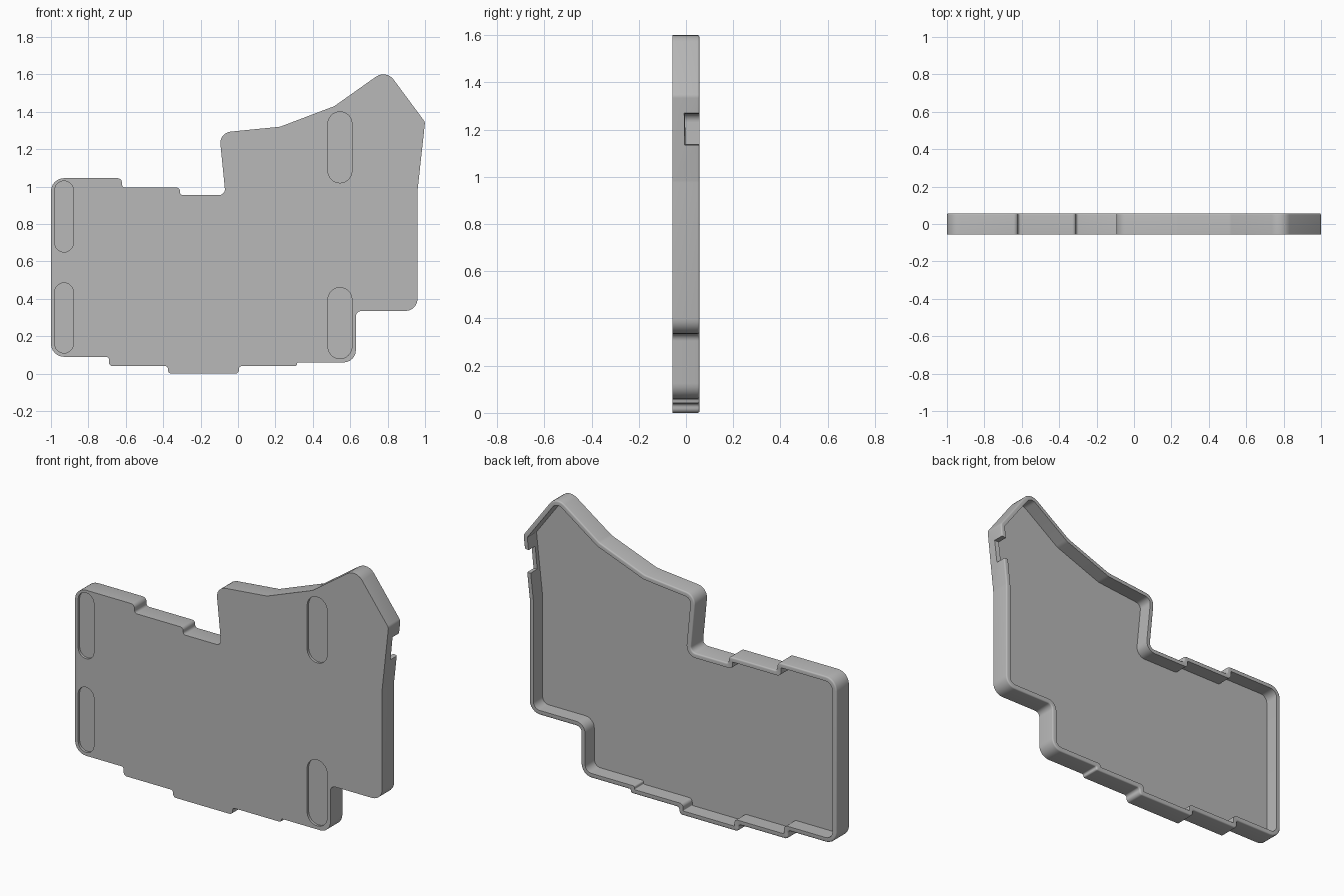
import bpy, bmesh, math
from mathutils import Vector

cube = bpy.data.objects.get("Cube")
if cube:
    bpy.data.objects.remove(cube)

FRONT, BACK, WALL, FLOOR = -0.057, 0.057, 0.026, 0.03
SEGS = 6

grey = bpy.data.materials.new("plain grey")
grey.use_nodes = True
grey.diffuse_color = (0.48, 0.48, 0.48, 1)
grey.node_tree.nodes["Principled BSDF"].inputs["Base Color"].default_value = (0.48, 0.48, 0.48, 1)

# Corners of the tray outline: x, z, corner radius
OUTLINE = [
    (-1, .09, .07), (-.69, .09, .015), (-.69, .04, .02), (-.375, .04, .015),
    (-.375, 0, .02), (.005, 0, .02), (.005, .04, .015), (.315, .04, .01),
    (.315, .06, .01), (.63, .06, .065), (.63, .335, .03), (.96, .335, .065),
    (.96, .98, .1), (1, 1.345, .03), (.792, 1.626, .068), (.515, 1.43, .06),
    (.225, 1.32, .06), (-.1, 1.288, .06), (-.067, .955, .03), (-.31, .955, .015),
    (-.31, .995, .02), (-.62, .995, .015), (-.62, 1.045, .03), (-1, 1.045, .07),
]


def rounded_loop(inset):
    """Outline moved inwards by inset, with every corner rounded."""
    n = len(OUTLINE)
    pts = [Vector(p[:2]) for p in OUTLINE]
    dirs = [(pts[(i + 1) % n] - pts[i]).normalized() for i in range(n)]
    corners = []
    for i in range(n):
        a, b = dirs[i - 1], dirs[i]
        na, nb = Vector((-a.y, a.x)), Vector((-b.y, b.x))
        corners.append(pts[i] + (na + nb) * inset / (1 + na.dot(nb)))
    loop = []
    for i, p in enumerate(corners):
        a, b = dirs[i - 1], dirs[i]
        turn = math.atan2(a.cross(b), a.dot(b))
        side = 1 if turn > 0 else -1
        radius = max(OUTLINE[i][2] - side * inset, 0.004)
        shortest = min((p - corners[i - 1]).length, (corners[(i + 1) % n] - p).length)
        tangent = min(radius * math.tan(abs(turn) / 2), 0.49 * shortest)
        radius = tangent / math.tan(abs(turn) / 2)
        normal = Vector((-a.y, a.x)) * side
        start = p - a * tangent
        for k in range(SEGS + 1):
            t = abs(turn) * k / SEGS
            loop.append(start + a * radius * math.sin(t) + normal * radius * (1 - math.cos(t)))
    return loop


def skin(name, rings):
    """Closed solid through rings of 3D points."""
    bm = bmesh.new()
    rows = [[bm.verts.new(p) for p in ring] for ring in rings]
    n = len(rows[0])
    for lower, upper in zip(rows, rows[1:]):
        for i in range(n):
            j = (i + 1) % n
            bm.faces.new((lower[i], lower[j], upper[j], upper[i]))
    bm.faces.new(rows[0][::-1])
    bm.faces.new(rows[-1])
    bmesh.ops.recalc_face_normals(bm, faces=bm.faces)
    mesh = bpy.data.meshes.new(name)
    bm.to_mesh(mesh)
    bm.free()
    mesh.materials.append(grey)
    obj = bpy.data.objects.new(name, mesh)
    bpy.context.collection.objects.link(obj)
    return obj


def cut(target, cutter):
    mod = target.modifiers.new("cut", 'BOOLEAN')
    mod.operation, mod.solver, mod.object = 'DIFFERENCE', 'EXACT', cutter
    cutter.hide_render = True
    bpy.context.view_layer.objects.active = target
    bpy.ops.object.modifier_apply(modifier=mod.name)
    bpy.data.objects.remove(cutter)


# Tray: outer wall, rounded rim, inner wall and floor
ROUND = 0.008
sections = [(0, FRONT)]
for k in range(4):
    t = math.pi / 2 * k / 3
    sections.append((ROUND * (1 - math.cos(t)), BACK - ROUND * (1 - math.sin(t))))
sections += [(WALL, BACK), (WALL, FRONT + FLOOR)]
tray = skin("tray", [[(p.x, y, p.y) for p in rounded_loop(inset)] for inset, y in sections])

# Shallow pad recesses in the front face: x, bottom, top, half width
for x, low, high, r in [(-.93, .11, .485, .05), (-.93, .65, 1.03, .05),
                        (.545, .08, .46, .064), (.545, 1.02, 1.4, .064)]:
    rings = []
    for y in (FRONT - 0.02, FRONT + 0.014):
        ring = []
        for centre, begin in ((high - r, 0), (low + r, math.pi)):
            for k in range(17):
                t = begin + math.pi * k / 16
                ring.append((x + r * math.cos(t), y, centre + r * math.sin(t)))
        rings.append(ring)
    cut(tray, skin("pad_cutter", rings))

# Tapered cable notch through the left wall, open at the rim
notch = []
for x, grow in ((0.92, -0.002), (1.01, 0.01)):
    y, low, high = -grow, 1.14 - grow, 1.262 + grow
    notch.append([(x, y, low), (x, 0.1, low), (x, 0.1, high), (x, y, high)])
cut(tray, skin("notch_cutter", notch))

bpy.ops.object.select_all(action='DESELECT')
tray.select_set(True)
bpy.context.view_layer.objects.active = tray
bpy.ops.object.shade_smooth_by_angle(angle=math.radians(35))
